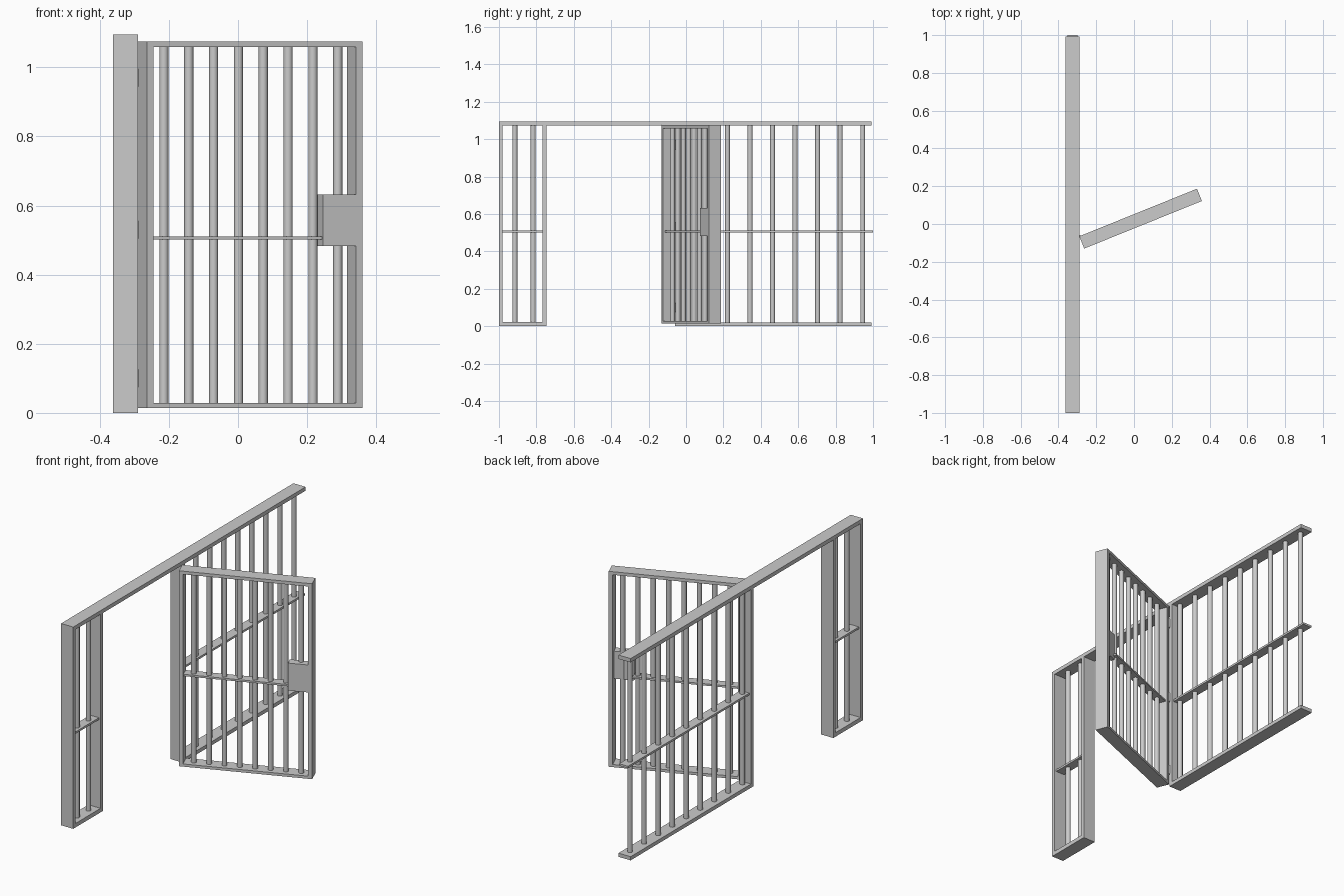
import bpy
from math import radians
from mathutils import Matrix

if "Cube" in bpy.data.objects:
    bpy.data.objects.remove(bpy.data.objects["Cube"])

WX = -0.3255      # centre line of the fixed wall
DEPTH = 0.073     # frame depth
BAR_R = 0.0132
SWING = Matrix.Translation((-0.2765, -0.0975, 0)) @ Matrix.Rotation(radians(22), 4, 'Z')
WALL = Matrix.Identity(4)


def box(name, x, y, z, frame=WALL):
    """Box from (min, max) ranges, placed in the given frame."""
    bpy.ops.mesh.primitive_cube_add(size=1)
    o = bpy.context.object
    o.name = name
    size = [b - a for a, b in (x, y, z)]
    mid = [(a + b) / 2 for a, b in (x, y, z)]
    o.data.transform(Matrix.Translation(mid) @ Matrix.Diagonal((*size, 1)))
    o.matrix_world = frame
    return o


def rod(name, x, y, z, r=BAR_R, frame=WALL):
    """Vertical round bar between two heights."""
    bpy.ops.mesh.primitive_cylinder_add(vertices=20, radius=r, depth=z[1] - z[0])
    o = bpy.context.object
    o.name = name
    bpy.ops.object.shade_smooth_by_angle(angle=radians(40))
    o.matrix_world = frame @ Matrix.Translation((x, y, (z[0] + z[1]) / 2))
    return o


# Fixed wall: rails and posts
wx = (WX - DEPTH / 2, WX + DEPTH / 2)
mid_x = (WX - 0.0265, WX + 0.0265)
mid_z = (0.5, 0.511)
box("top_rail", wx, (-1, 0.992), (1.074, 1.095))
box("side_bottom_rail", wx, (-1, -0.746), (0, 0.022))
box("long_bottom_rail", wx, (-0.06, 0.992), (0, 0.02))
for i, y in enumerate((-1, -0.766, -0.06)):
    box(f"wall_post_{i}", wx, (y, y + 0.02), (0, 1.08))
box("side_middle_rail", mid_x, (-0.985, -0.76), mid_z)
box("long_middle_rail", mid_x, (-0.045, 1.0), mid_z)

# Fixed wall: bars
wall_bars = [-0.915, -0.817] + [0.945 - 0.1205 * i for i in range(9)]
for i, y in enumerate(wall_bars):
    rod(f"wall_bar_{i}", WX, y, (0.01, 1.085))

# Door, built along local x from its hinge edge, then swung open
L, T = 0.672, 0.02
dy = (-0.035, 0.035)
box("door_hinge_stile", (0, T), dy, (0.0145, 1.075), SWING)
box("door_lock_stile", (L - T, L), dy, (0.0145, 1.075), SWING)
box("door_bottom_rail", (T, L - T), dy, (0.0145, 0.029), SWING)
box("door_top_rail", (T, L - T), dy, (1.058, 1.075), SWING)
box("door_middle_rail", (T, 0.56), (-0.025, 0.025), (0.501, 0.511), SWING)
for i in range(8):
    rod(f"door_bar_{i}", 0.067 + 0.0775 * i, 0, (0.02, 1.065), frame=SWING)
box("lock_box", (0.55, L - T), (-0.035, 0.009), (0.483, 0.632), SWING)

# Hinge pins where the door meets the wall post
for i, z in enumerate((0.1, 0.53, 0.97)):
    rod(f"hinge_{i}", -0.289, -0.064, (z - 0.025, z + 0.025), r=0.007)
